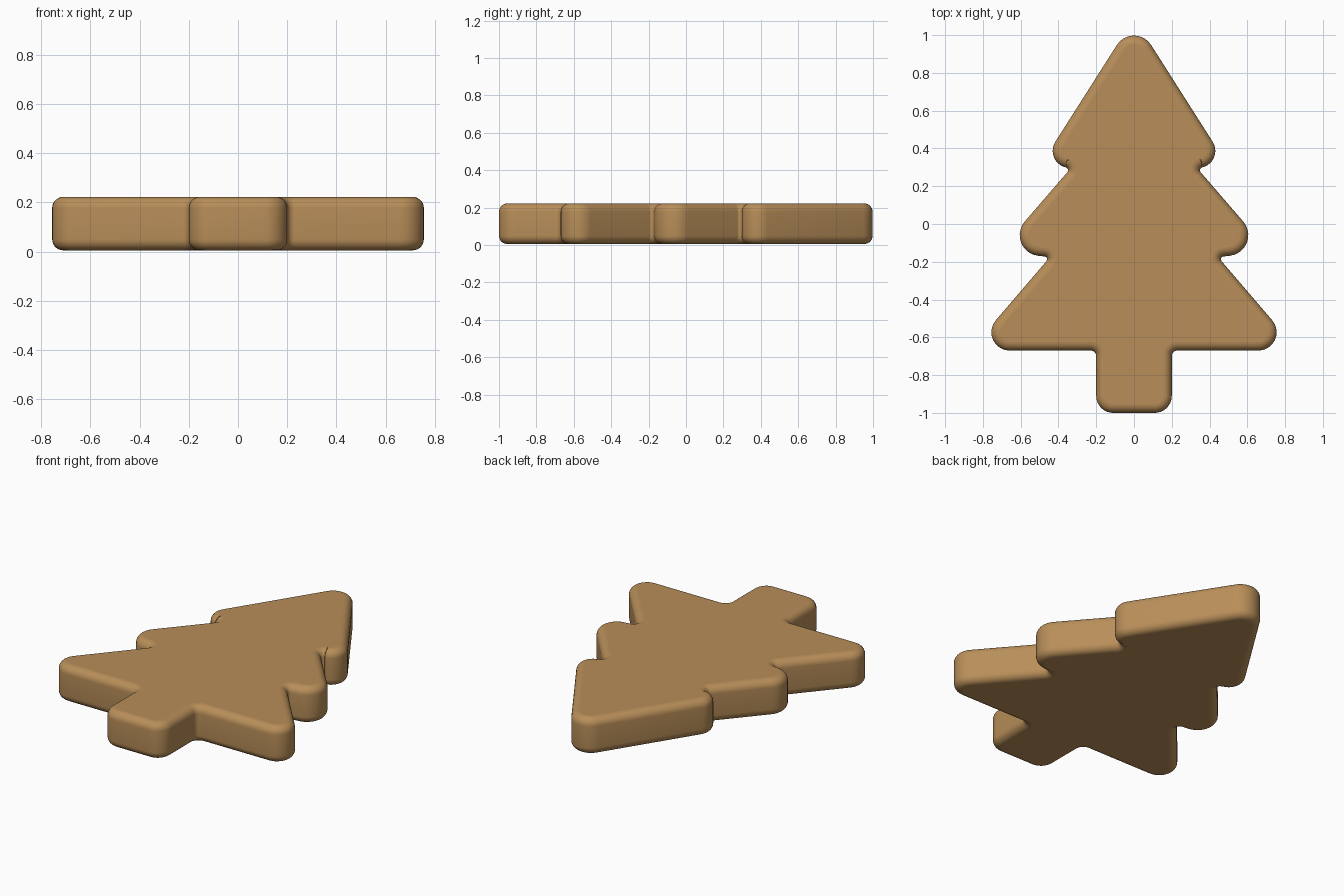
import bpy
import bmesh
import math
from mathutils import Vector

cube = bpy.data.objects.get("Cube")
if cube:
    bpy.data.objects.remove(cube, do_unlink=True)

BOTTOM, TOP, ROUND = 0.005, 0.222, 0.045
ARC_STEPS, RIM_STEPS = 10, 7

# Sharp corners of the right half, tip to trunk: x, y, fillet radius
half = [
    (0, 1.09, 0.107),
    (0.49, 0.32, 0.09), (0.335, 0.295, 0.015),
    (0.715, -0.145, 0.11), (0.445, -0.175, 0.015),
    (0.869, -0.67, 0.097), (0.2, -0.67, 0.03),
    (0.2, -1.0, 0.09),
]
corners = half + [(-x, y, r) for x, y, r in reversed(half[1:])]


def fillet(before, corner, after):
    """Arc points of one rounded corner, each with its outward direction."""
    p = Vector(corner[:2])
    u = (Vector(before[:2]) - p).normalized()
    v = (Vector(after[:2]) - p).normalized()
    r, angle = corner[2], u.angle(v) / 2
    centre = p + (u + v).normalized() * r / math.sin(angle)
    start = (p + u * r / math.tan(angle) - centre).normalized()
    end = (p + v * r / math.tan(angle) - centre).normalized()
    side = 1 if u.x * v.y - u.y * v.x > 0 else -1
    arc = []
    for i in range(ARC_STEPS + 1):
        d = start.slerp(end, i / ARC_STEPS)
        arc.append((centre + d * r, d * side))
    return arc


outline = []
for i, corner in enumerate(corners):
    outline += fillet(corners[i - 1], corner, corners[(i + 1) % len(corners)])

# Rounded rim: inset and height of each ring, bottom to top
rim = []
for i in range(RIM_STEPS + 1):
    a = math.pi / 2 * i / RIM_STEPS
    rim.append((ROUND * (1 - math.sin(a)), ROUND * (1 - math.cos(a))))
levels = [(inset, BOTTOM + h) for inset, h in rim]
levels += [(inset, TOP - h) for inset, h in reversed(rim)]

# Tree slab
bm = bmesh.new()
rings = []
for inset, z in levels:
    rings.append([bm.verts.new((*(p - n * inset), z)) for p, n in outline])
count = len(outline)
for low, high in zip(rings, rings[1:]):
    for i in range(count):
        j = (i + 1) % count
        bm.faces.new((low[i], low[j], high[j], high[i])).smooth = True
bm.faces.new(rings[0])
bm.faces.new(rings[-1])
bmesh.ops.recalc_face_normals(bm, faces=bm.faces)

mesh = bpy.data.meshes.new("tree_cookie")
bm.to_mesh(mesh)
bm.free()
tree = bpy.data.objects.new("tree_cookie", mesh)
bpy.context.collection.objects.link(tree)

# Baked brown colour
brown = bpy.data.materials.new("gingerbread_brown")
brown.use_nodes = True
colour = (0.48, 0.27, 0.10, 1)
brown.diffuse_color = colour
bsdf = next(n for n in brown.node_tree.nodes if n.type == "BSDF_PRINCIPLED")
bsdf.inputs["Base Color"].default_value = colour
bsdf.inputs["Roughness"].default_value = 0.8
mesh.materials.append(brown)
